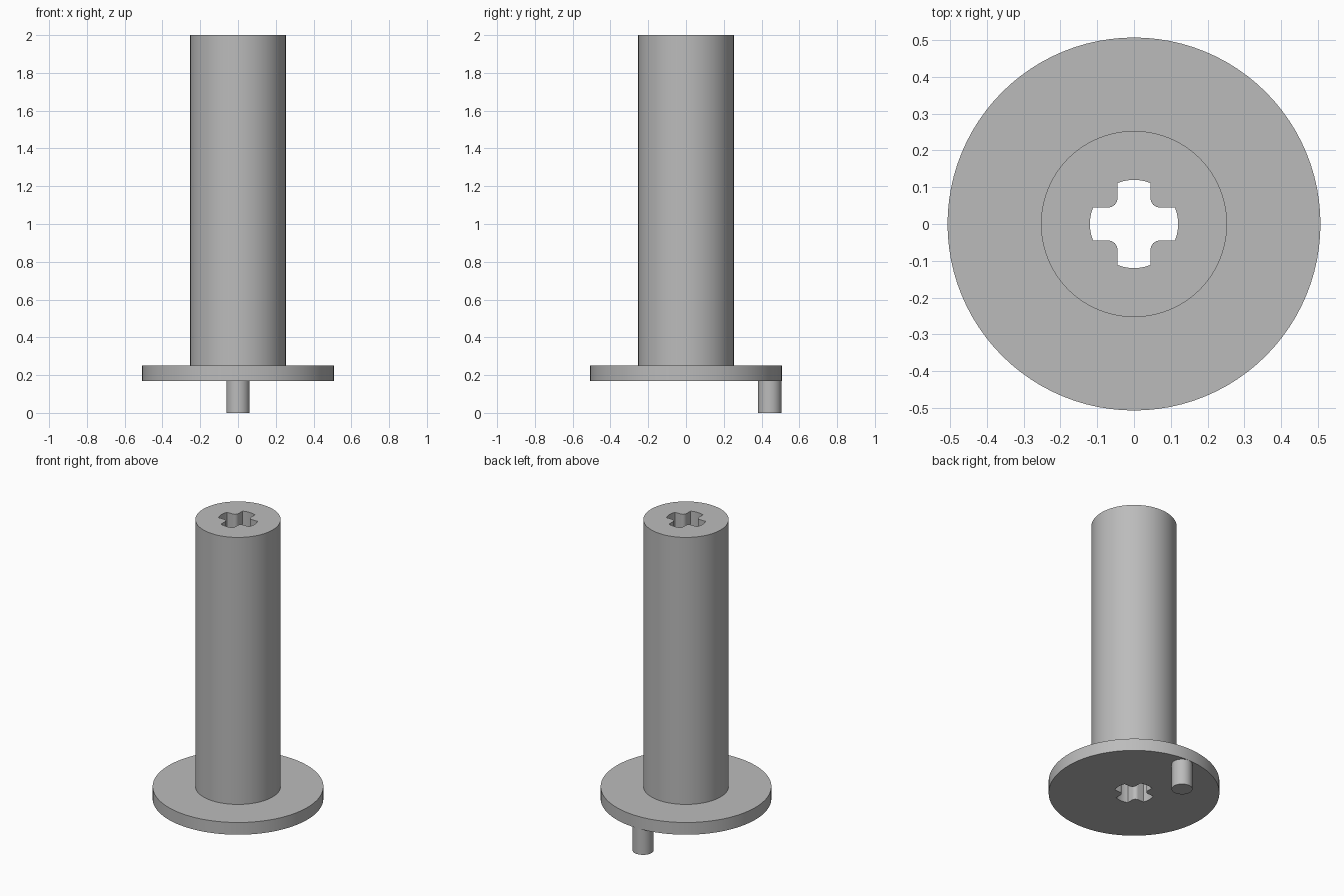
import bpy, bmesh
from math import sin, cos, pi, asin, sqrt

cube = bpy.data.objects.get("Cube")
if cube:
    bpy.data.objects.remove(cube, do_unlink=True)

# One plain grey for the whole part
grey = bpy.data.materials.new("grey")
grey.use_nodes = True
colour = (0.5, 0.5, 0.5, 1)
grey.diffuse_color = colour
grey.node_tree.nodes["Principled BSDF"].inputs["Base Color"].default_value = colour


def make_object(name, bm):
    bmesh.ops.recalc_face_normals(bm, faces=bm.faces[:])
    mesh = bpy.data.meshes.new(name)
    bm.to_mesh(mesh)
    bm.free()
    mesh.materials.append(grey)
    obj = bpy.data.objects.new(name, mesh)
    bpy.context.collection.objects.link(obj)
    return obj


def prism(name, outline, bottom, top):
    bm = bmesh.new()
    face = bm.faces.new([bm.verts.new((x, y, bottom)) for x, y in outline])
    result = bmesh.ops.extrude_face_region(bm, geom=[face], use_keep_orig=True)
    verts = [v for v in result["geom"] if isinstance(v, bmesh.types.BMVert)]
    bmesh.ops.translate(bm, verts=verts, vec=(0, 0, top - bottom))
    return make_object(name, bm)


def circle(radius, count, y=0):
    return [(radius * cos(2 * pi * i / count), y + radius * sin(2 * pi * i / count))
            for i in range(count)]


def lathe(name, profile, count):
    # Rings joined by walls, closed with a cap at each end
    bm = bmesh.new()
    rings = [[bm.verts.new((x, y, z)) for x, y in circle(r, count)] for r, z in profile]
    for low, high in zip(rings, rings[1:]):
        for i in range(count):
            j = (i + 1) % count
            bm.faces.new((low[i], low[j], high[j], high[i]))
    bm.faces.new(rings[0])
    bm.faces.new(rings[-1])
    return make_object(name, bm)


def cross_outline(radius, half, fillet):
    # One quarter: curved arm end, then the rounded inner corner, turned four times
    spread = asin(half / radius)
    quarter = [(radius * cos(a), radius * sin(a))
               for a in (spread * (i / 4 - 1) for i in range(9))]
    centre = half + fillet
    for i in range(9):
        a = -pi / 2 - pi / 2 * i / 8
        quarter.append((centre + fillet * cos(a), centre + fillet * sin(a)))
    points = []
    for _ in range(4):
        points += quarter
        quarter = [(-y, x) for x, y in quarter]
    return points


def smooth(obj):
    bpy.ops.object.select_all(action="DESELECT")
    obj.select_set(True)
    bpy.context.view_layer.objects.active = obj
    bpy.ops.object.shade_smooth_by_angle(angle=pi / 6)


# Shaft and round flange in one piece
body = lathe("shaft_with_flange",
             [(0.507, 0.17), (0.507, 0.25), (0.253, 0.25), (0.253, 2)], 96)

# Cross-shaped bore running right through
cutter = prism("bore_cutter", cross_outline(0.12, 0.045, 0.025), -0.5, 2.5)
cutter.hide_render = True
bore = body.modifiers.new("bore", "BOOLEAN")
bore.operation = "DIFFERENCE"
bore.solver = "EXACT"
bore.object = cutter
bpy.context.view_layer.objects.active = body
bpy.ops.object.modifier_apply(modifier="bore")
bpy.data.objects.remove(cutter, do_unlink=True)
smooth(body)

# Off-centre drive pin under the flange
smooth(prism("drive_pin", circle(0.062, 48, 0.444), 0, 0.17))
